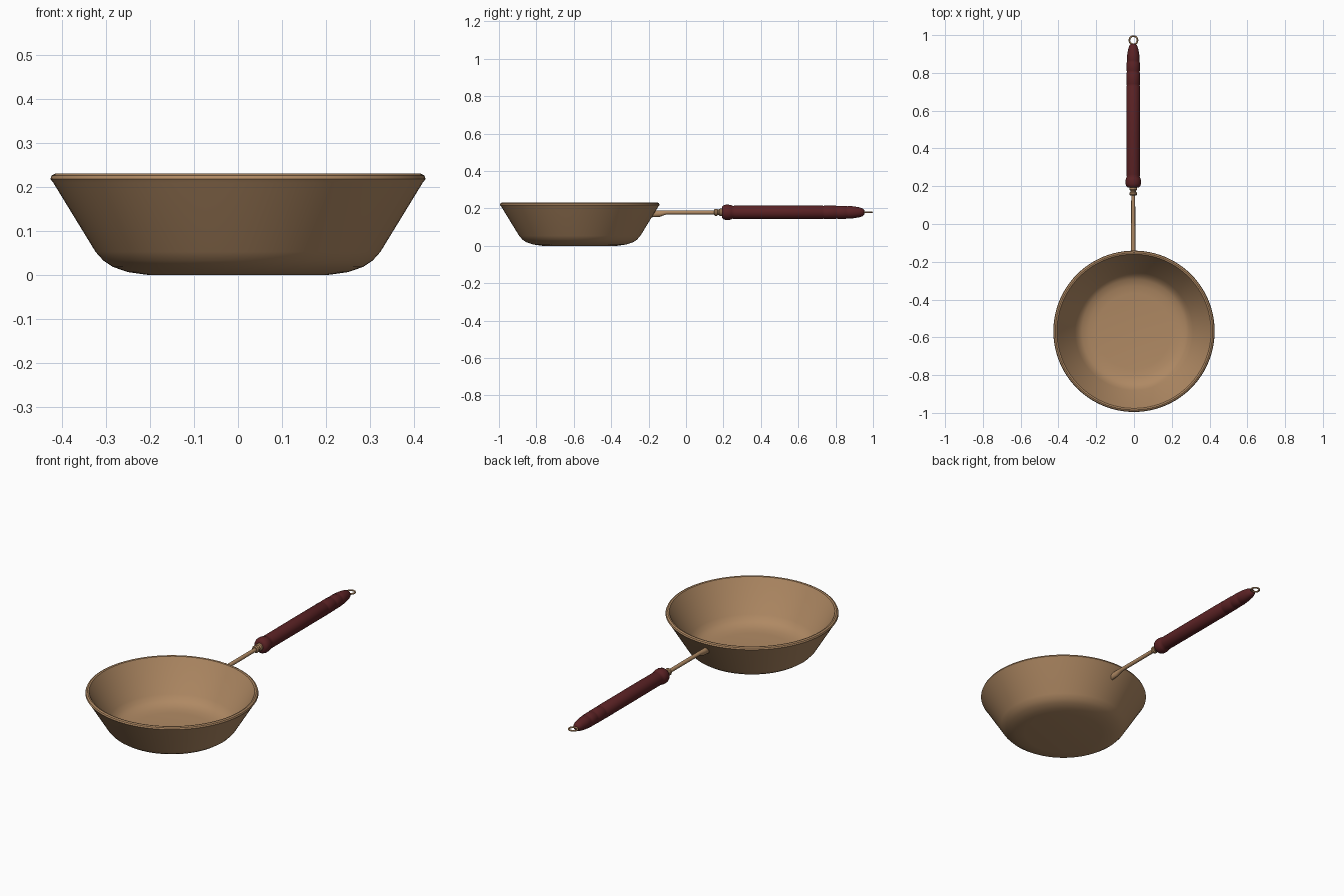
import bpy, bmesh, math
from mathutils import Matrix, Vector

if "Cube" in bpy.data.objects:
    bpy.data.objects.remove(bpy.data.objects["Cube"])


def material(name, color):
    m = bpy.data.materials.new(name)
    m.diffuse_color = (*color, 1)
    m.use_nodes = True
    m.node_tree.nodes["Principled BSDF"].inputs["Base Color"].default_value = m.diffuse_color
    return m


BRONZE = material("warm bronze", (0.43, 0.25, 0.125))
RED = material("dark red wood", (0.105, 0.016, 0.018))


def finish(bm, name, mat, angle=35):
    bmesh.ops.recalc_face_normals(bm, faces=bm.faces)
    me = bpy.data.meshes.new(name)
    bm.to_mesh(me)
    bm.free()
    ob = bpy.data.objects.new(name, me)
    bpy.context.collection.objects.link(ob)
    me.materials.append(mat)
    bpy.ops.object.select_all(action='DESELECT')
    ob.select_set(True)
    bpy.context.view_layer.objects.active = ob
    bpy.ops.object.shade_smooth_by_angle(angle=math.radians(angle))
    return ob


def lathe(name, profile, mat, matrix, steps=48, angle=35):
    """Spin (radius, height) points round local z, then place with matrix."""
    bm = bmesh.new()
    vs = [bm.verts.new((r, 0, h)) for r, h in profile]
    es = [bm.edges.new(p) for p in zip(vs, vs[1:])]
    bmesh.ops.spin(bm, geom=vs + es, cent=(0, 0, 0), axis=(0, 0, 1),
                   angle=math.tau, steps=steps)
    bmesh.ops.remove_doubles(bm, verts=bm.verts, dist=1e-5)
    bm.transform(matrix)
    return finish(bm, name, mat, angle)


# Pan bowl: flat base, rounded heel, flared wall, rounded rim, inner wall
bowl = [(0, 0.004), (0.20, 0.0), (0.25, 0.007), (0.285, 0.019), (0.306, 0.033),
        (0.324, 0.053), (0.42, 0.210), (0.427, 0.219), (0.424, 0.227), (0.416, 0.231),
        (0.408, 0.229), (0.403, 0.220), (0.312, 0.068), (0.295, 0.046),
        (0.275, 0.032), (0.24, 0.022), (0.20, 0.018), (0, 0.016)]
lathe("pan_bowl", bowl, BRONZE, Matrix.Translation((0, -0.568, 0)), 96)

# Handle parts are turned on an axis running along +y
AXIS = Matrix.Translation((-0.004, 0, 0.179)) @ Matrix.Rotation(-math.pi / 2, 4, 'X')

# Wooden grip with collar, shallow grooves and tapered tip
grip = [(0, 0.192), (0.028, 0.192), (0.037, 0.200), (0.041, 0.212), (0.041, 0.228),
        (0.038, 0.243), (0.034, 0.250), (0.036, 0.262), (0.0365, 0.48), (0.0365, 0.730),
        (0.034, 0.735), (0.036, 0.742), (0.036, 0.80), (0.033, 0.806), (0.035, 0.813),
        (0.035, 0.855), (0.032, 0.861), (0.034, 0.868), (0.032, 0.895), (0.027, 0.925),
        (0.020, 0.946), (0.012, 0.953), (0, 0.954)]
lathe("wooden_grip", grip, RED, AXIS, 40, 50)

# Metal ferrule between rod and grip
ferrule = [(0, 0.15), (0.014, 0.15), (0.019, 0.155), (0.019, 0.165), (0.015, 0.170),
           (0.015, 0.176), (0.020, 0.182), (0.020, 0.195), (0, 0.195)]
lathe("ferrule", ferrule, BRONZE, AXIS, 32)

# Rod that deepens downward into a foot against the bowl wall
bm = bmesh.new()
rings = []
for y, top, bottom, width in [(-0.168, 0.188, 0.152, 0.013), (-0.14, 0.188, 0.155, 0.013),
                              (-0.105, 0.188, 0.168, 0.011), (0.155, 0.188, 0.168, 0.0105)]:
    ring = []
    for i in range(20):
        a = math.tau * i / 20
        ring.append(bm.verts.new((-0.004 + width * math.cos(a), y,
                                  (top + bottom) / 2 + (top - bottom) / 2 * math.sin(a))))
    rings.append(ring)
# Lean the inner end to follow the flared wall
for v in rings[0]:
    v.co.y = -0.568 + 0.39 + (v.co.z - 0.17) * 0.6
for a, b in zip(rings, rings[1:]):
    for i in range(20):
        j = (i + 1) % 20
        bm.faces.new((a[i], a[j], b[j], b[i]))
for ring in (rings[0], rings[-1]):
    bm.faces.new(ring)
finish(bm, "handle_rod", BRONZE)

# Hanging ring at the handle end
loop = [(0.0215 + 0.0045 * math.cos(math.tau * i / 10), 0.0045 * math.sin(math.tau * i / 10))
        for i in range(11)]
lathe("hanging_ring", loop, BRONZE, Matrix.Translation((-0.003, 0.973, 0.179)), 32, 60)
